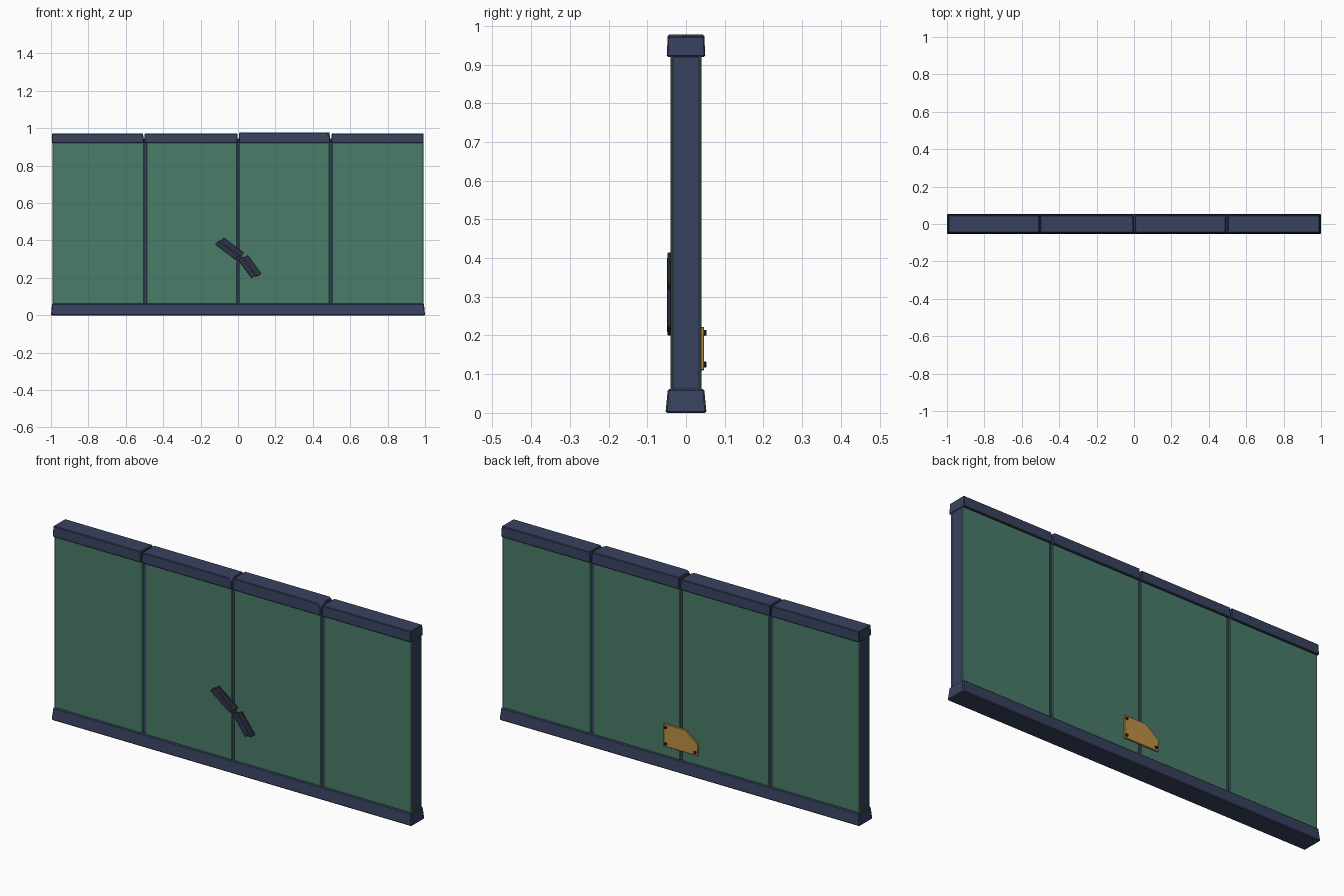
import bpy, bmesh, math
from mathutils import Vector, Matrix

if "Cube" in bpy.data.objects:
    bpy.data.objects.remove(bpy.data.objects["Cube"])


def material(name, rgb):
    m = bpy.data.materials.new(name)
    m.diffuse_color = (*rgb, 1)
    m.use_nodes = True
    m.node_tree.nodes["Principled BSDF"].inputs["Base Color"].default_value = m.diffuse_color
    return m


NAVY = material("navy_metal", (0.040, 0.054, 0.115))
GREEN = material("green_panel", (0.068, 0.200, 0.142))
GOLD = material("gold_plate", (0.52, 0.28, 0.060))
DARK = material("dark_slat", (0.030, 0.034, 0.066))
BOLT = material("dark_bolt", (0.022, 0.014, 0.014))


def finish(bm, name, mat, bevel=0.0):
    bmesh.ops.recalc_face_normals(bm, faces=bm.faces)
    me = bpy.data.meshes.new(name)
    bm.to_mesh(me)
    bm.free()
    ob = bpy.data.objects.new(name, me)
    bpy.context.collection.objects.link(ob)
    me.materials.append(mat)
    if bevel:
        b = ob.modifiers.new("edge", "BEVEL")
        b.width, b.segments = bevel, 1
    return ob


def block(name, mat, x, y, z, taper=(0, 0), bevel=0.0, cuts=()):
    """Box from ranges; top shrinks by taper, corners are chopped by cut planes."""
    bm = bmesh.new()
    bmesh.ops.create_cube(bm, size=1)
    for v in bm.verts:
        top = v.co.z > 0
        sx, sy = math.copysign(1, v.co.x), math.copysign(1, v.co.y)
        v.co = Vector((x[sx > 0] - sx * taper[0] * top,
                       y[sy > 0] - sy * taper[1] * top, z[top]))
    for point, normal in cuts:
        bmesh.ops.bisect_plane(bm, geom=bm.verts[:] + bm.edges[:] + bm.faces[:],
                               plane_co=point, plane_no=normal, clear_outer=True)
        bmesh.ops.holes_fill(bm, edges=[e for e in bm.edges if e.is_boundary])
    return finish(bm, name, mat, bevel)


# Base rail and inner core (seen at the ends and between the panels)
block("base_rail", NAVY, (-1, 1), (-0.053, 0.053), (0, 0.062), (0.006, 0.006), 0.004)
block("wall_core", NAVY, (-0.99, 0.99), (-0.034, 0.034), (0.05, 0.945))

# Green panels on both faces
for side, y in (("front", (-0.04, -0.032)), ("back", (0.032, 0.04))):
    for i in range(4):
        x0 = -0.992 + i * 0.496
        block(f"{side}_panel_{i + 1}", GREEN, (x0 + 0.006 * (i > 0), x0 + 0.496 - 0.006 * (i < 3)),
              y, (0.055, 0.93), bevel=0.003)

# Top rail in four worn pieces, some with chipped corners
caps = [
    ((-0.995, -0.505), 0.973, []),
    ((-0.501, -0.002), 0.972, [((-0.014, -0.049, 0.972), (1, -0.5, 0.9))]),
    ((0.004, 0.492), 0.977, [((0.022, -0.046, 0.977), (-1, -0.5, 0.8)),
                             ((0.478, 0.046, 0.977), (1, 0.5, 0.9)),
                             ((0.476, -0.046, 0.977), (1, -0.4, 0.7))]),
    ((0.499, 0.993), 0.973, [((0.506, -0.047, 0.973), (-1, -0.4, 0.8))]),
]
for i, (x, top, cuts) in enumerate(caps):
    block(f"top_rail_{i + 1}", NAVY, x, (-0.05, 0.05), (0.92, top),
          (0.002, 0.003), 0.003, cuts)

# Staggered slat pairs fixed to the front
for n, (cx, cz, length, angle) in enumerate(((-0.045, 0.356, 0.135, 37), (0.062, 0.26, 0.122, 54))):
    for k in (-1, 1):
        ob = block(f"slat_{n + 1}_{'upper' if k > 0 else 'lower'}", DARK,
                   (-length / 2 + k * 0.006, length / 2 + k * 0.006),
                   (-0.0045, 0.0045), (k * 0.0145 - 0.0135, k * 0.0145 + 0.0135), bevel=0.002)
        ob.matrix_world = Matrix.Translation((cx, -0.0435, cz)) @ Matrix.Rotation(math.radians(angle), 4, "Y")
    ridge = block(f"slat_{n + 1}_ridge", DARK, (-length / 2, length / 2),
                  (-0.0052, 0.004), (-0.006, 0.006), bevel=0.0015)
    ridge.matrix_world = Matrix.Translation((cx, -0.0435, cz)) @ Matrix.Rotation(math.radians(angle), 4, "Y")

# Gold patch plate on the back with one chopped corner
bm = bmesh.new()
outline = [(0.092, 0.11), (0.092, 0.222), (-0.028, 0.222), (-0.098, 0.168), (-0.098, 0.11)]
face = bm.faces.new([bm.verts.new((x, 0.038, z)) for x, z in outline])
ext = bmesh.ops.extrude_face_region(bm, geom=[face])
bmesh.ops.translate(bm, vec=(0, 0.009, 0), verts=[g for g in ext["geom"] if isinstance(g, bmesh.types.BMVert)])
finish(bm, "patch_plate", GOLD, 0.0015)

# Plate bolts
for i, (x, z) in enumerate(((0.08, 0.207), (0.08, 0.125), (-0.085, 0.125))):
    bm = bmesh.new()
    bmesh.ops.create_cone(bm, cap_ends=True, segments=6, radius1=0.008, radius2=0.007, depth=0.008,
                          matrix=Matrix.Translation((x, 0.049, z)) @ Matrix.Rotation(-math.pi / 2, 4, "X"))
    finish(bm, f"plate_bolt_{i + 1}", BOLT)
